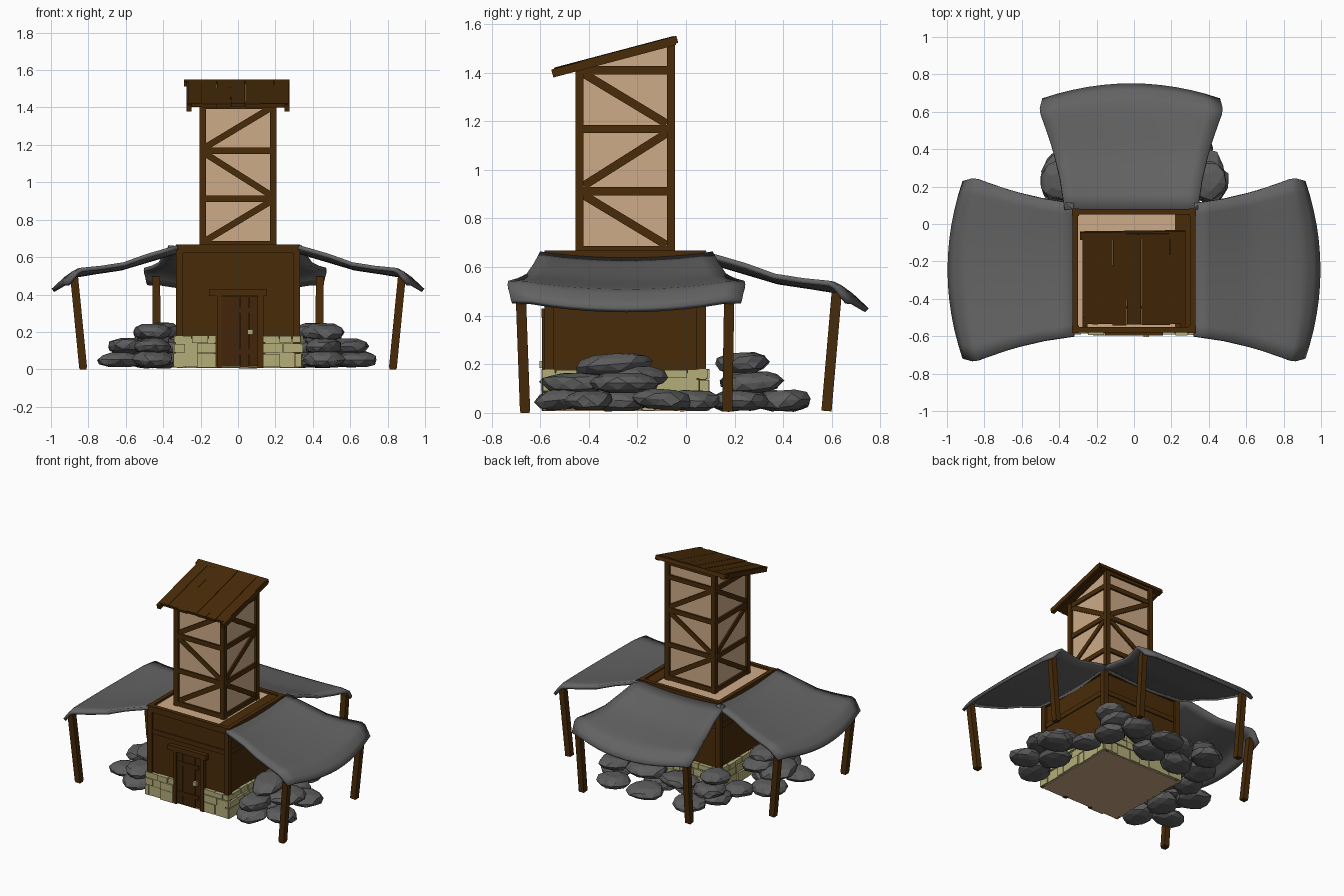
import bpy, bmesh, math, random
from mathutils import Vector, Matrix

if "Cube" in bpy.data.objects:
    bpy.data.objects.remove(bpy.data.objects["Cube"])
random.seed(4)
R = random.uniform


def material(name, rgb):
    m = bpy.data.materials.new(name)
    m.diffuse_color = [((c / 255 + 0.055) / 1.055) ** 2.4 for c in rgb] + [1]
    m.use_nodes = True
    m.node_tree.nodes["Principled BSDF"].inputs["Base Color"].default_value = m.diffuse_color
    return m


WOOD = material("brown_wood", (73, 43, 9))
DARK = material("dark_wood", (66, 37, 9))
PLASTER = material("tan_plaster", (206, 171, 136))
STONE = material("yellow_stone", (180, 174, 122))
CLOTH = material("grey_cloth", (99, 99, 99))
ROCK = material("dark_rock", (93, 93, 94))


def finish(name, bm, mat):
    me = bpy.data.meshes.new(name)
    bm.to_mesh(me)
    bm.free()
    me.materials.append(mat)
    ob = bpy.data.objects.new(name, me)
    bpy.context.collection.objects.link(ob)
    return ob


def box(x0, x1, y0, y1, z0, z1):
    return (Matrix.Translation(((x0 + x1) / 2, (y0 + y1) / 2, (z0 + z1) / 2))
            @ Matrix.Diagonal((x1 - x0, y1 - y0, z1 - z0, 1)))


def beam(p, q, w, d, n=(0, 1, 0)):
    """Bar from p to q, w wide, d deep along the wall normal n."""
    p, q, n = Vector(p), Vector(q), Vector(n)
    a = (q - p).normalized()
    s = a.cross(n).normalized()
    n = s.cross(a)
    rot = Matrix((s, n, a)).transposed().to_4x4()
    return Matrix.Translation((p + q) / 2) @ rot @ Matrix.Diagonal((w, d, (q - p).length, 1))


def boxes(name, mat, items):
    bm = bmesh.new()
    for m in items:
        bmesh.ops.create_cube(bm, size=1, matrix=m)
    bmesh.ops.recalc_face_normals(bm, faces=bm.faces)
    return finish(name, bm, mat)


CY = -0.25


def side_pt(k, s, out, z):
    """Point on side k (0 front, 1 right, 2 back, 3 left) of the square plan."""
    v = Matrix.Rotation(k * math.pi / 2, 3, 'Z') @ Vector((s, -out, z))
    return v + Vector((0, CY, 0))


def normal(k):
    return Matrix.Rotation(k * math.pi / 2, 3, 'Z') @ Vector((0, -1, 0))


# Lower house: walls, floor and flat top
boxes("house_walls", WOOD, [box(-.315, .315, CY - .315, CY + .315, .014, .645)])
boxes("house_floor", PLASTER, [box(-.325, .325, CY - .325, CY + .325, 0.008, .013)])
boxes("house_flat_top", PLASTER, [box(-.31, .31, CY - .31, CY + .31, .643, .652)])
boxes("right_top_plank", WOOD, [box(.22, .32, CY - .31, CY + .31, .645, .658)])

# House timber frame
frame = []
for k in range(4):
    n = normal(k)
    frame.append(beam(side_pt(k, -.313, .313, .01), side_pt(k, -.313, .313, .668), .038, .038, n))
    frame.append(beam(side_pt(k, -.3, .315, .645), side_pt(k, .3, .315, .645), .045, .03, n))
    frame.append(beam(side_pt(k, -.3, .315, .48), side_pt(k, .3, .315, .48), .035, .015, n))
boxes("house_frame", WOOD, frame)

# Stone footing in random courses, leaving the doorway open
bricks = []
for k in range(4):
    n = normal(k)
    for a, b in ([(-.345, -.115), (.135, .335)] if k == 0 else [(-.34, .34)]):
        for z0, z1 in ((.01, .085), (.088, .138), (.141, .18)):
            s = a
            while s < b - .01:
                e = min(s + R(.05, .11), b)
                if b - e < .03:
                    e = b
                o = R(.333, .348)
                z = (z0 + z1) / 2
                bricks.append(beam(side_pt(k, s + .002, o - .015, z), side_pt(k, e - .002, o - .015, z),
                                   z1 - z0 + R(-.006, .003), .03, n))
                s = e
        bricks.append(beam(side_pt(k, a + .01, .32, .09), side_pt(k, b - .01, .32, .09), .15, .024, n))
boxes("stone_footing", STONE, bricks)

# Door with planks, frame and handle
boxes("door_planks", DARK, [box(-.088 + i * .049, -.041 + i * .049, -.58 - R(0, .005), -.56,
                                .012 + R(0, .01), .39) for i in range(4)])
boxes("door_bars", DARK, [box(-.08, .09, -.588, -.575, z, z + .03) for z in (.08, .3)])
boxes("door_frame", WOOD, [box(-.112, -.088, -.592, -.56, .008, .395),
                           box(.105, .135, -.592, -.56, .008, .395),
                           box(-.155, .155, -.595, -.56, .392, .43)])
boxes("door_handle", STONE, [box(.052, .08, -.603, -.58, .185, .213)])


# Tower walls with sloping top
def roof_z(y):
    return 1.39 + .265 * (y + .55)


bm = bmesh.new()
bmesh.ops.create_cube(bm, size=1, matrix=box(-.188, .188, CY - .188, CY + .188, .645, 1.4))
for v in bm.verts:
    if v.co.z > 1:
        v.co.z = roof_z(v.co.y) + .01
finish("tower_walls", bm, PLASTER)

# Tower posts, rails and zigzag braces
timber = []
for k in range(4):
    n = normal(k)
    p = side_pt(k, -.188, .188, .65)
    timber.append(beam(p, (p.x, p.y, roof_z(p.y) + .012), .034, .034, n))
    for z in (.67, .912, 1.168, 1.41):
        timber.append(beam(side_pt(k, -.18, .188, z), side_pt(k, .18, .188, z), .034, .026, n))
    for i, (z0, z1) in enumerate(((.69, .895), (.935, 1.15), (1.19, 1.395))):
        if (i + k) % 2:
            z0, z1 = z1, z0
        timber.append(beam(side_pt(k, -.17, .188, z0), side_pt(k, .17, .188, z1), .034, .02, n))
timber.append(box(-.18, .18, -.075, -.047, 1.5, 1.525))
boxes("tower_frame", WOOD, timber)

# Lean-to plank roof
planks = []
N = (0, -.26, .965)
for i in range(7):
    x = -.231 + i * .077
    y0 = -.55 + R(0, .02)
    lift = .014 + R(0, .004)
    planks.append(beam((x, y0, roof_z(y0) + lift), (x + R(-.002, .002), -.05, roof_z(-.05) + lift),
                       .0755, .02, N))
boxes("roof_planks", WOOD, planks)
boxes("roof_rafters", WOOD, [beam((x, -.55, roof_z(-.55) + .006), (x, -.045, roof_z(-.045) + .006),
                                  .026, .034, N) for x in (-.262, .262)])
boxes("roof_ridge_board", WOOD, [beam((-.288, -.062, 1.531), (.275, -.055, 1.531), .04, .028, N)])


# Cloth awnings: sagging sheets with a drooping outer hem
def curve(pts, u):
    for (a, p), (b, q) in zip(pts, pts[1:]):
        if u <= b:
            return p + (q - p) * (u - a) / (b - a)
    return pts[-1][1]


EDGE = [(0, .664), (.25, .62), (.45, .578), (.65, .562), (.88, .552), (1, .475)]
MID = [(0, .64), (.25, .59), (.45, .55), (.65, .53), (.88, .505), (1, .43)]
WIDTH = [(0, .355), (.25, .38), (.5, .418), (.88, .492), (1, .475)]
STEPS = [0, .12, .25, .35, .45, .55, .65, .77, .85, .9, .95, 1]


def awning(name, ox, oy, deg):
    bm = bmesh.new()
    c, s = math.cos(math.radians(deg)), math.sin(math.radians(deg))
    rows = []
    for u in STEPS:
        row = []
        for j in range(13):
            v = -1 + j / 6
            d = u * (.672 - .08 * v * v * u)
            t = v * curve(WIDTH, u)
            z = curve(MID, u) + (curve(EDGE, u) - curve(MID, u)) * v * v
            z -= .012 * (abs(v) == 1) * u
            row.append(bm.verts.new((ox + d * c - t * s, oy + d * s + t * c, z)))
        rows.append(row)
    for a, b in zip(rows, rows[1:]):
        for j in range(12):
            bm.faces.new((a[j], b[j], b[j + 1], a[j + 1]))
    ob = finish(name, bm, CLOTH)
    mod = ob.modifiers.new("thickness", 'SOLIDIFY')
    mod.thickness, mod.offset = .022, -1
    bpy.ops.object.select_all(action='DESELECT')
    ob.select_set(True)
    bpy.context.view_layer.objects.active = ob
    bpy.ops.object.shade_smooth_by_angle(angle=math.radians(40))


awning("right_awning", .325, -.245, 0)
awning("left_awning", -.325, -.245, 180)
awning("back_awning", -.015, .08, 90)

# Leaning awning posts
posts = []
for sx in (-1, 1):
    for y0, y1 in ((-.662, -.68), (.17, .178)):
        posts.append(beam((sx * .828, y0, .008), (sx * .876, y1, .495), .042, .042))
    posts.append(beam((sx * .432, .578, .008), (sx * .438, .62, .495), .042, .042, (1, 0, 0)))
boxes("awning_posts", WOOD, posts)

# Piled rocks: side piles are mirrored, then the pile behind (x, y, z, rx, ry, rz)
SIDE = [(.46, -.5, .055, .11, .12, .045), (.63, -.4, .05, .12, .1, .042), (.48, -.27, .05, .11, .12, .045),
        (.61, -.1, .055, .13, .12, .045), (.45, .03, .05, .1, .11, .045),
        (.46, -.46, .122, .1, .14, .045), (.57, -.25, .122, .13, .15, .045), (.46, -.2, .15, .1, .13, .045),
        (.46, -.3, .2, .11, .165, .045),
        (.4, .22, .05, .11, .12, .045), (.31, .4, .05, .12, .11, .045),
        (.38, .27, .122, .11, .13, .045), (.4, .23, .205, .1, .11, .045)]
BACK = [(-.2, .2, .05, .13, .1, .045), (.05, .22, .05, .13, .11, .045),
        (.05, .4, .045, .13, .11, .042), (-.14, .27, .125, .14, .12, .045), (.14, .25, .125, .14, .11, .045)]


def rocks(name, spots, sx):
    bm = bmesh.new()
    for x, y, z, rx, ry, rz in spots:
        m = (Matrix.Translation((sx * x, y, z)) @ Matrix.Rotation(R(-.12, .12), 4, 'X')
             @ Matrix.Rotation(R(-.3, .3), 4, 'Z') @ Matrix.Diagonal((rx, ry, rz, 1)))
        new = bmesh.ops.create_icosphere(bm, subdivisions=2, radius=1)['verts']
        for v in new:
            p = v.co * R(.9, 1.08)
            p.z = max(-.9, min(.95, p.z * 1.15))
            v.co = m @ p
            v.co.z = max(v.co.z, .004)
    finish(name, bm, ROCK)


rocks("right_rocks", SIDE, 1)
rocks("left_rocks", SIDE, -1)
rocks("back_rocks", BACK, 1)
# Ground contact for the posts
boxes("post_feet", WOOD, [box(sx * .828 - .018, sx * .828 + .018, -.68, -.644, 0, .02) for sx in (-1, 1)])
